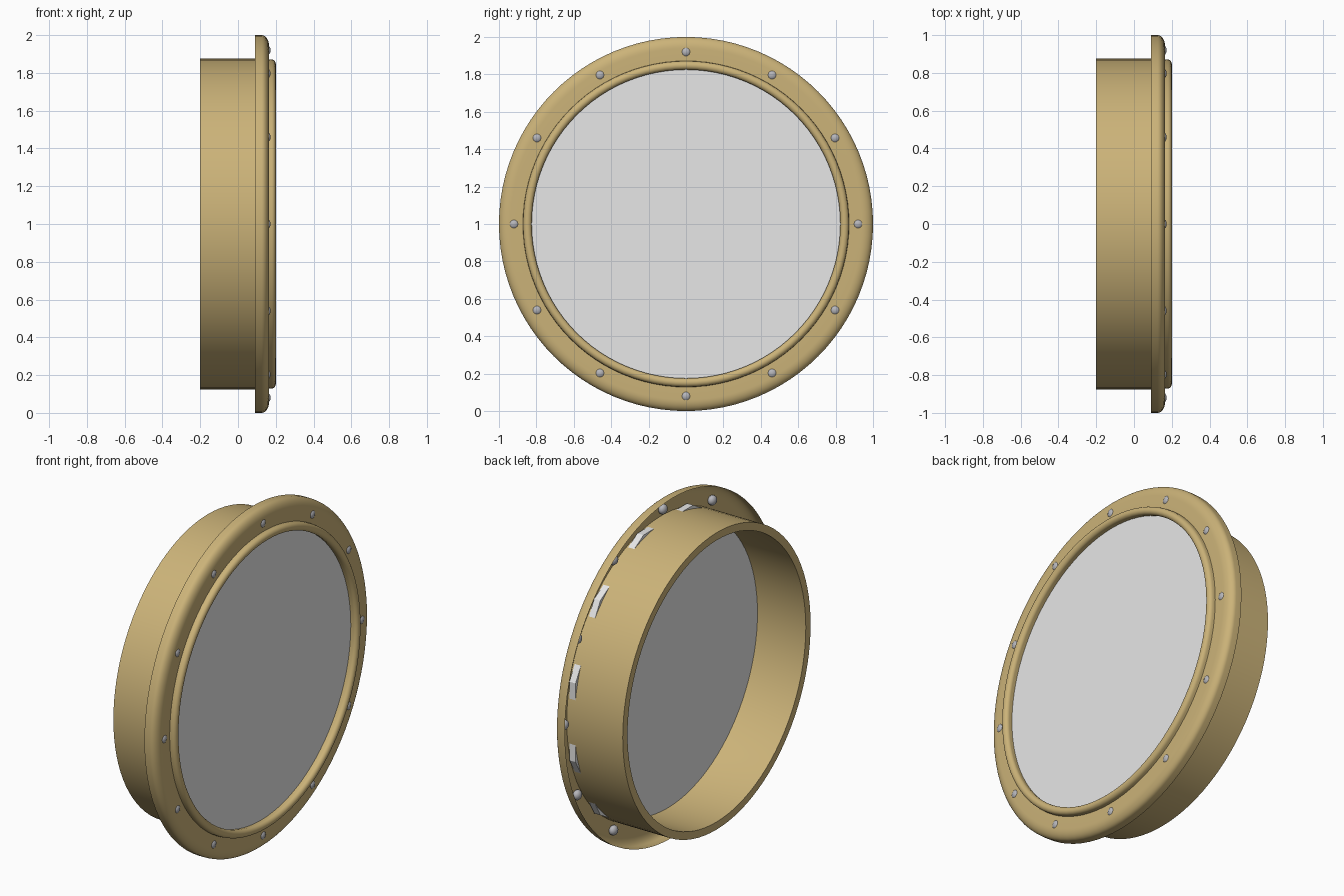
import bpy, bmesh, math
from mathutils import Matrix, Vector

if "Cube" in bpy.data.objects:
    bpy.data.objects.remove(bpy.data.objects["Cube"])

CENTER = Vector((0, 0, 1))


def material(name, rgb):
    m = bpy.data.materials.new(name)
    m.diffuse_color = (*rgb, 1)
    m.use_nodes = True
    m.node_tree.nodes["Principled BSDF"].inputs["Base Color"].default_value = m.diffuse_color
    return m


brass = material("brass", (0.60, 0.45, 0.19))
steel = material("steel", (0.47, 0.47, 0.50))
pane = material("pale_pane", (0.80, 0.80, 0.80))


def finish(name, bm, mat, smooth=True):
    mesh = bpy.data.meshes.new(name)
    bm.to_mesh(mesh)
    bm.free()
    ob = bpy.data.objects.new(name, mesh)
    bpy.context.collection.objects.link(ob)
    mesh.materials.append(mat)
    if smooth:
        bpy.ops.object.select_all(action='DESELECT')
        ob.select_set(True)
        bpy.context.view_layer.objects.active = ob
        bpy.ops.object.shade_smooth_by_angle(angle=math.radians(40))
    return ob


def lathe(name, profile, mat, steps=96):
    """Spin (x, radius) points around the x axis."""
    bm = bmesh.new()
    rings = []
    for i in range(steps):
        a = 2 * math.pi * i / steps
        rings.append([bm.verts.new(CENTER + Vector((x, r * math.cos(a), r * math.sin(a))))
                      for x, r in profile])
    for i in range(steps):
        p, q = rings[i], rings[(i + 1) % steps]
        for j in range(len(profile) - 1):
            bm.faces.new((p[j], p[j + 1], q[j + 1], q[j]))
    bmesh.ops.recalc_face_normals(bm, faces=bm.faces)
    return finish(name, bm, mat)


def arc(cx, cr, rx, rr, a0, a1, n):
    """Elliptic arc in (x, radius); angle 0 points outward, 90 forward."""
    return [(cx + rx * math.sin(math.radians(a0 + (a1 - a0) * i / n)),
             cr + rr * math.cos(math.radians(a0 + (a1 - a0) * i / n))) for i in range(n + 1)]


# Frame: open-backed flange, rounded lip, inner wall and wall sleeve
profile = [(0.09, 1.0)]
profile += arc(0.125, 0.94, 0.04, 0.06, 0, 90, 8)
profile += [(0.165, 0.872)]
profile += arc(0.178, 0.848, 0.022, 0.023, 0, 180, 10)
profile += [(0.15, 0.83), (-0.2, 0.83), (-0.2, 0.875), (0.165, 0.875)]
lathe("porthole_frame", profile, brass)

# Pane: twelve-sided plate whose corners poke out behind the flange
bm = bmesh.new()
bmesh.ops.create_cone(bm, cap_ends=True, segments=12, radius1=0.895, radius2=0.895, depth=0.04)
bmesh.ops.transform(bm, verts=bm.verts,
                    matrix=Matrix.Translation(CENTER + Vector((0.135, 0, 0)))
                    @ Matrix.Rotation(math.radians(15), 4, 'X')
                    @ Matrix.Rotation(math.radians(90), 4, 'Y'))
finish("window_pane", bm, pane, smooth=False)

# Bolts: twelve flattened domes around the flange
bm = bmesh.new()
for i in range(12):
    a = math.radians(30 * i)
    pos = CENTER + Vector((0.15, 0.92 * math.cos(a), 0.92 * math.sin(a)))
    bmesh.ops.create_uvsphere(bm, u_segments=10, v_segments=8, radius=1,
                              matrix=Matrix.Translation(pos)
                              @ Matrix.Diagonal((0.023, 0.03, 0.03, 1))
                              @ Matrix.Rotation(math.radians(90), 4, 'Y'))
finish("flange_bolts", bm, steel)
